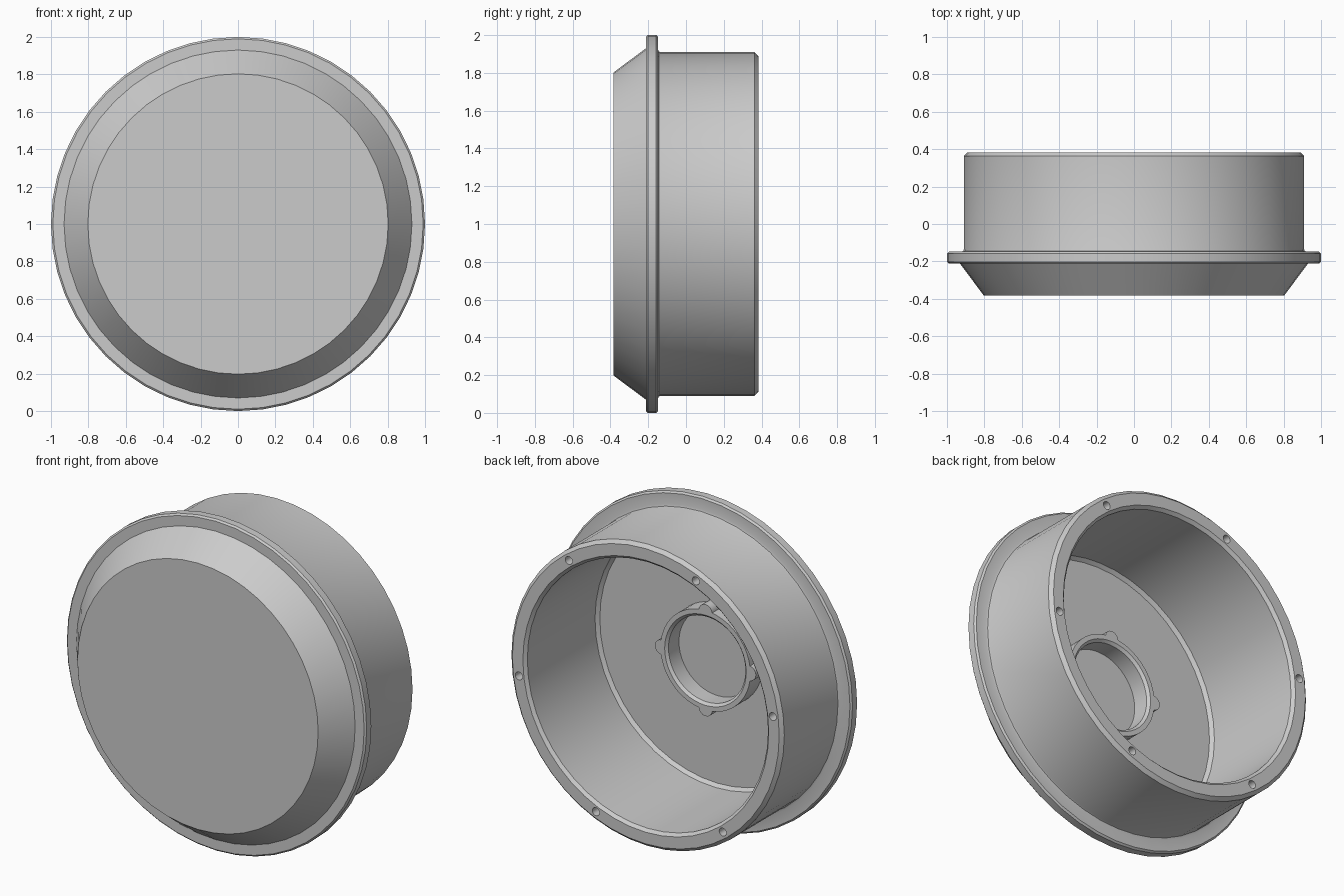
import bpy
import bmesh
from math import cos, sin, tau, radians
from mathutils import Matrix, Vector

cube = bpy.data.objects.get("Cube")
if cube:
    bpy.data.objects.remove(cube, do_unlink=True)

SIDES = 48
HALF = 0.383      # half of the depth along y
FLOOR = -0.30     # inner floor of the cup

grey = bpy.data.materials.new("light grey")
grey.use_nodes = True
colour = (0.6, 0.6, 0.6, 1)
grey.diffuse_color = colour
grey.node_tree.nodes["Principled BSDF"].inputs["Base Color"].default_value = colour


def finish(name, bm):
    """Turn a bmesh into a grey object centred at height 1."""
    bmesh.ops.recalc_face_normals(bm, faces=bm.faces)
    mesh = bpy.data.meshes.new(name)
    bm.to_mesh(mesh)
    bm.free()
    mesh.materials.append(grey)
    obj = bpy.data.objects.new(name, mesh)
    obj.location.z = 1
    bpy.context.collection.objects.link(obj)
    return obj


def lathe(name, profile, closed=False):
    """Revolve (radius, y) points about the y axis; open ends get flat caps."""
    bm = bmesh.new()
    rings = [[bm.verts.new((r * cos(tau * i / SIDES), y, r * sin(tau * i / SIDES)))
              for i in range(SIDES)] for r, y in profile]
    pairs = list(zip(rings, rings[1:]))
    if closed:
        pairs.append((rings[-1], rings[0]))
    else:
        bm.faces.new(rings[0])
        bm.faces.new(rings[-1])
    for a, b in pairs:
        for i in range(SIDES):
            j = (i + 1) % SIDES
            bm.faces.new((a[i], a[j], b[j], b[i]))
    return finish(name, bm)


def pegs(name, count, start, ring, radius, y0, y1, sides):
    """A circle of small cylinders running along y."""
    bm = bmesh.new()
    for k in range(count):
        a = start + tau * k / count
        spot = Vector((ring * cos(a), (y0 + y1) / 2, ring * sin(a)))
        bmesh.ops.create_cone(
            bm, cap_ends=True, segments=sides, radius1=radius, radius2=radius,
            depth=y1 - y0,
            matrix=Matrix.Translation(spot) @ Matrix.Rotation(radians(90), 4, "X"))
    return finish(name, bm)


def boolean(target, tool, operation):
    """Apply a boolean and remove the tool object."""
    tool.hide_render = True
    mod = target.modifiers.new("join", "BOOLEAN")
    mod.operation = operation
    mod.solver = "EXACT"
    mod.object = tool
    bpy.ops.object.select_all(action="DESELECT")
    bpy.context.view_layer.objects.active = target
    target.select_set(True)
    bpy.ops.object.modifier_apply(modifier=mod.name)
    bpy.data.objects.remove(tool, do_unlink=True)


def smooth(obj):
    bpy.ops.object.select_all(action="DESELECT")
    bpy.context.view_layer.objects.active = obj
    obj.select_set(True)
    bpy.ops.object.shade_smooth_by_angle(angle=radians(30))


# Hollow cup: sloped front, flange, side wall, rim and inside
cup = lathe("cup", [
    (0.803, -HALF), (0.93, -0.212),
    (0.99, -0.212), (1.0, -0.202), (1.0, -0.158), (0.99, -0.148),
    (0.925, -0.148), (0.913, -0.144), (0.91, -0.135),
    (0.91, HALF - 0.02), (0.89, HALF),
    (0.82, HALF), (0.803, HALF - 0.018),
    (0.803, FLOOR + 0.02), (0.785, FLOOR)])

# Six screw holes in the rim
holes = pegs("hole_cutter", 6, radians(-7), 0.853, 0.024, HALF - 0.15, HALF + 0.05, 16)
boolean(cup, holes, "DIFFERENCE")
smooth(cup)

# Central ring on the inner floor, with four rounded ribs
TOP = -0.185
boss = lathe("centre_ring", [
    (0.30, FLOOR - 0.01), (0.30, TOP), (0.272, TOP),
    (0.257, TOP - 0.015), (0.257, FLOOR - 0.01)], closed=True)
ribs = pegs("rib_tool", 4, 0, 0.292, 0.045, FLOOR - 0.01, TOP, 16)
bore = pegs("bore_cutter", 1, 0, 0, 0.272, FLOOR - 0.1, TOP + 0.1, SIDES)
boolean(ribs, bore, "DIFFERENCE")
boolean(boss, ribs, "UNION")
smooth(boss)
